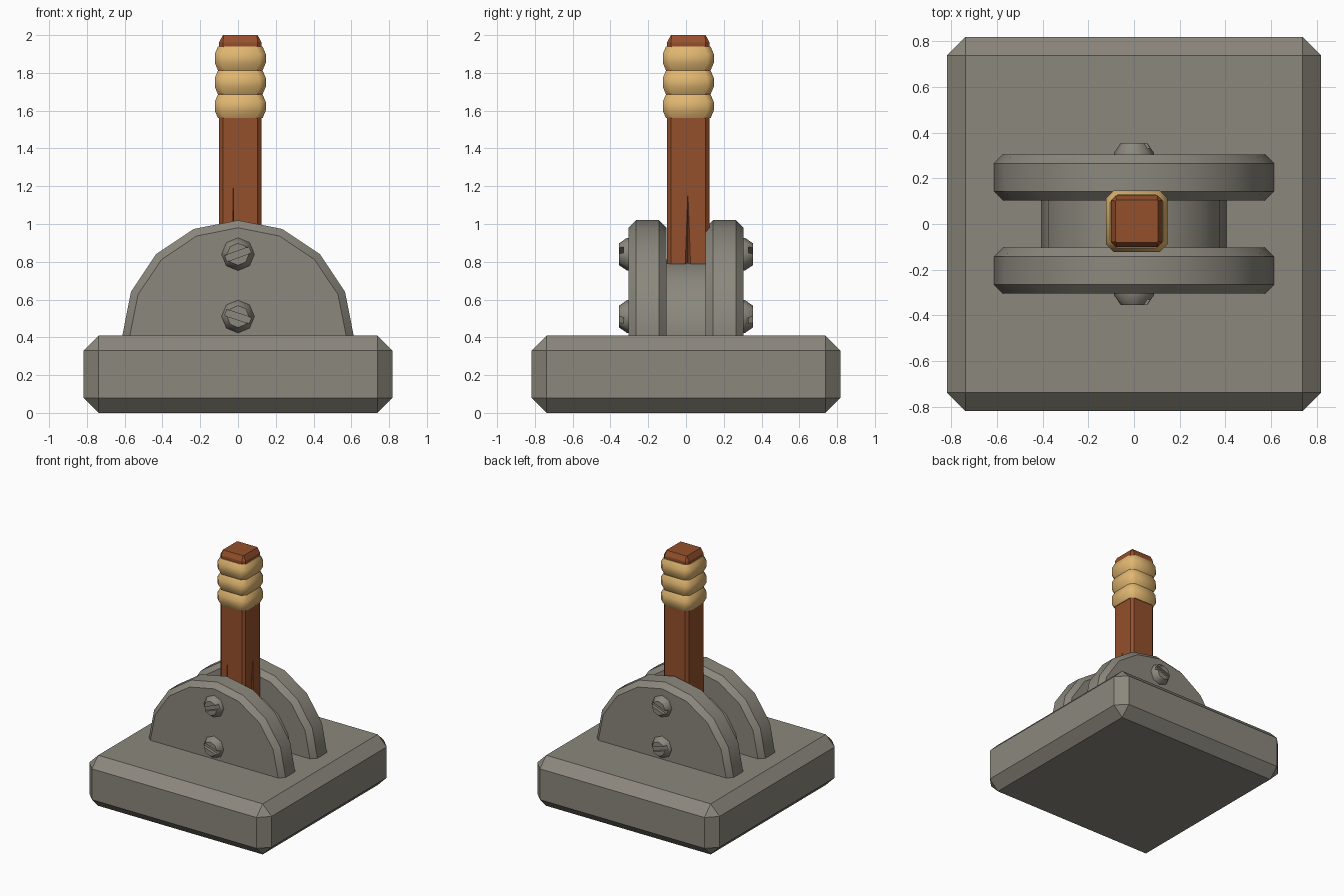
import bpy, bmesh, math
from mathutils import Matrix, Vector

if "Cube" in bpy.data.objects:
    bpy.data.objects.remove(bpy.data.objects["Cube"])


def material(name, rgb):
    m = bpy.data.materials.new(name)
    m.diffuse_color = (*rgb, 1)
    m.use_nodes = True
    m.node_tree.nodes["Principled BSDF"].inputs["Base Color"].default_value = m.diffuse_color
    return m


STONE = material("grey_stone", (0.26, 0.245, 0.205))
WOOD = material("red_brown_wood", (0.30, 0.08, 0.025))
ROPE = material("tan_rope", (0.75, 0.47, 0.165))


def activate(ob):
    bpy.ops.object.select_all(action='DESELECT')
    ob.select_set(True)
    bpy.context.view_layer.objects.active = ob


def smooth_by(ob, angle):
    activate(ob)
    bpy.ops.object.shade_smooth_by_angle(angle=math.radians(angle))


def finish(bm, name, mat, smooth=None):
    bmesh.ops.recalc_face_normals(bm, faces=bm.faces)
    me = bpy.data.meshes.new(name)
    bm.to_mesh(me)
    bm.free()
    ob = bpy.data.objects.new(name, me)
    bpy.context.collection.objects.link(ob)
    me.materials.append(mat)
    if smooth:
        smooth_by(ob, smooth)
    return ob


def lofted(bm, rings):
    """Skin equal-length rings of points and cap both ends."""
    vs = [[bm.verts.new(p) for p in r] for r in rings]
    n = len(vs[0])
    for a, b in zip(vs, vs[1:]):
        for i in range(n):
            bm.faces.new((a[i], a[(i + 1) % n], b[(i + 1) % n], b[i]))
    bm.faces.new(vs[0])
    bm.faces.new(vs[-1])


def chamfered_square(h, c, z, centre=0.012):
    k = h - c
    pts = [(h, -k), (h, k), (k, h), (-k, h), (-h, k), (-h, -k), (-k, -h), (k, -h)]
    return [Vector((x + centre, y + centre, z)) for x, y in pts]


def disc(bm, sides, profile, z):
    """Polygonal disc along y from (radius, y) profile points."""
    lofted(bm, [[(r * math.sin(2 * math.pi * i / sides), y,
                  z + r * math.cos(2 * math.pi * i / sides)) for i in range(sides)]
                for r, y in profile])


def half_disc(profile):
    """Disc trimmed off just below the top of the base."""
    bm = bmesh.new()
    disc(bm, 16, profile, 0.407)
    cut_geo = bmesh.ops.bisect_plane(bm, geom=bm.verts[:] + bm.edges[:] + bm.faces[:],
                                     plane_co=(0, 0, 0.39), plane_no=(0, 0, 1),
                                     clear_inner=True)['geom_cut']
    bmesh.ops.edgeloop_fill(bm, edges=[e for e in cut_geo if isinstance(e, bmesh.types.BMEdge)])
    return bm


def cut(ob, cutter):
    mod = ob.modifiers.new("cut", 'BOOLEAN')
    mod.operation, mod.object, mod.solver = 'DIFFERENCE', cutter, 'EXACT'
    activate(ob)
    bpy.ops.object.modifier_apply(modifier=mod.name)
    bpy.data.objects.remove(cutter)


# Base slab with chamfered edges
bm = bmesh.new()
bmesh.ops.create_cube(bm, size=1, matrix=Matrix.Translation((0, 0, 0.205))
                      @ Matrix.Diagonal((1.635, 1.635, 0.41, 1)))
bmesh.ops.bevel(bm, geom=bm.edges[:], offset=0.08, segments=1, affect='EDGES')
finish(bm, "base", STONE)

# Central drum
finish(half_disc([(0.406, -0.12), (0.406, 0.12)]), "drum", STONE, 30)

# Side plates and slotted bolts, front and back
for side, label in ((-1, "front"), (1, "back")):
    finish(half_disc([(0.573, side * 0.103), (0.613, side * 0.143),
                      (0.613, side * 0.265), (0.573, side * 0.305)]), label + "_plate", STONE, 30)
    for z, tilt, pos in ((0.84, -20, "upper"), (0.51, 18, "lower")):
        bm = bmesh.new()
        disc(bm, 8, [(0.087, side * 0.29), (0.087, side * 0.312), (0.058, side * 0.354)], z)
        bolt = finish(bm, label + "_" + pos + "_bolt", STONE)
        bm = bmesh.new()
        bmesh.ops.create_cube(bm, size=1, matrix=Matrix.Translation((0, side * 0.355, z))
                              @ Matrix.Rotation(math.radians(tilt), 4, 'Y')
                              @ Matrix.Diagonal((0.3, 0.05, 0.034, 1)))
        cut(bolt, finish(bm, "slot_cutter", STONE))
        smooth_by(bolt, 46)

# Wooden lever with tapered tip
bm = bmesh.new()
lofted(bm, [chamfered_square(0.112, 0.02, 0.70), chamfered_square(0.112, 0.02, 1.962),
            chamfered_square(0.092, 0.004, 2.0)])
lever = finish(bm, "lever", WOOD)


# Tapering cracks in the lever sides
def crack(angle, offset, top, width):
    bm = bmesh.new()
    base = [(0.14, -width, 0.65), (0.14, width, 0.65), (0.075, 0, 0.65)]
    tip = bm.verts.new((0.1125, offset, top))
    vs = [bm.verts.new((x, y + offset, z)) for x, y, z in base]
    bm.faces.new(vs)
    for i in range(3):
        bm.faces.new((vs[i], vs[(i + 1) % 3], tip))
    bmesh.ops.rotate(bm, verts=bm.verts, matrix=Matrix.Rotation(math.radians(angle), 3, 'Z'))
    bmesh.ops.translate(bm, verts=bm.verts, vec=(0.012, 0.012, 0))
    cut(lever, finish(bm, "crack_cutter", WOOD))


crack(0, -0.002, 1.175, 0.034)
crack(-90, -0.037, 1.21, 0.012)

# Rope wraps around the grip
for i in range(3):
    z = 1.56 + i * 0.1265
    bm = bmesh.new()
    lofted(bm, [chamfered_square(h, 0.035, z + dz) for h, dz in
                ((0.118, 0), (0.135, 0.04), (0.135, 0.087), (0.118, 0.1265))])
    finish(bm, "rope_wrap_%d" % (i + 1), ROPE, 50)
